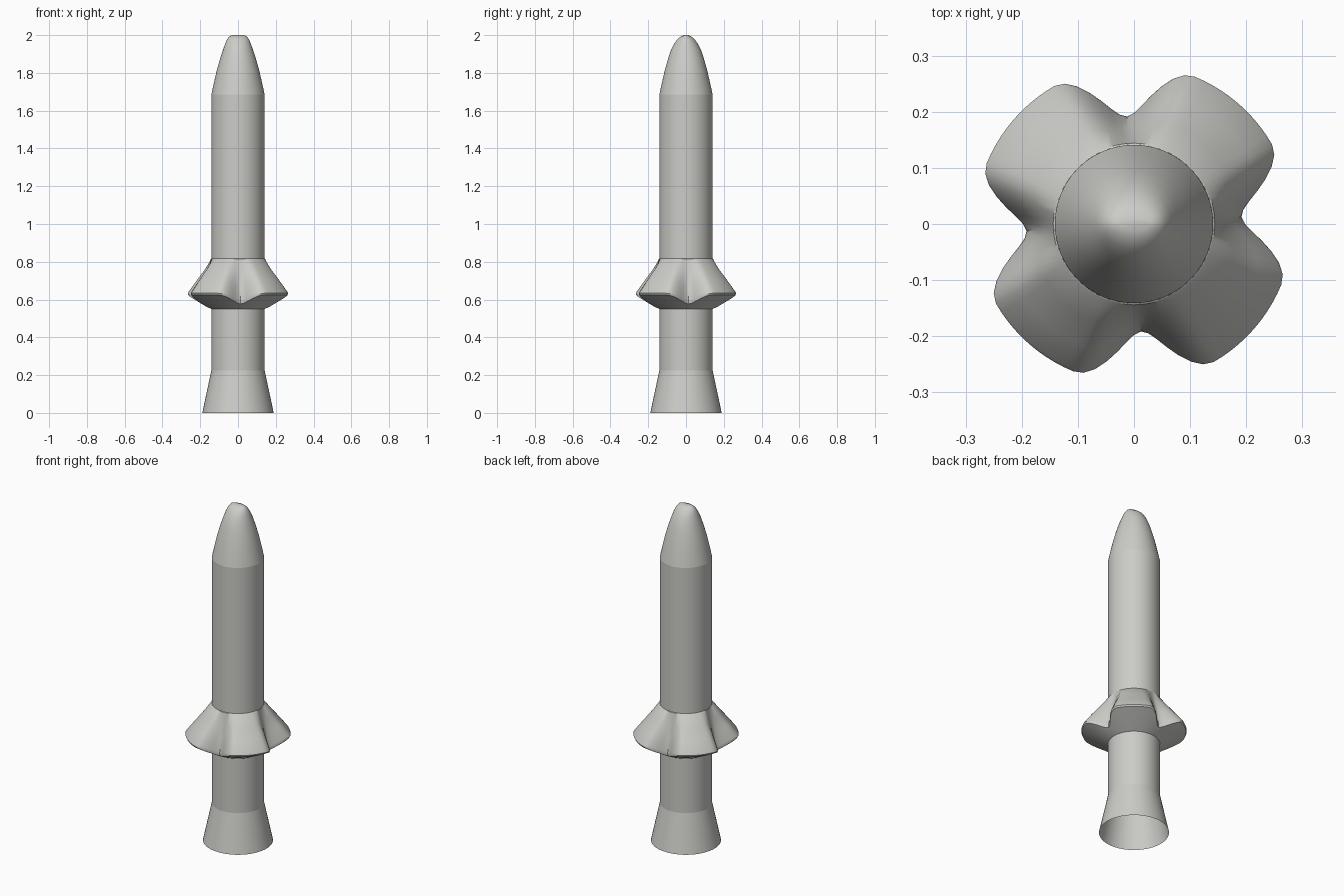
import bpy, bmesh, math

cube = bpy.data.objects.get("Cube")
if cube:
    bpy.data.objects.remove(cube, do_unlink=True)

grey = bpy.data.materials.new("light_grey")
grey.use_nodes = True
COLOUR = (0.6, 0.6, 0.57, 1)
grey.diffuse_color = COLOUR
grey.node_tree.nodes["Principled BSDF"].inputs["Base Color"].default_value = COLOUR


def loft(name, rings, sides=48, cap=False, crease=30):
    """Skin a stack of rings; each ring maps an angle to (rx, ry, z)."""
    bm = bmesh.new()
    loops = []
    for ring in rings:
        loop = []
        for i in range(sides):
            a = math.tau * i / sides
            rx, ry, z = ring(a)
            loop.append(bm.verts.new((rx * math.cos(a), ry * math.sin(a), z)))
        loops.append(loop)
    for low, high in zip(loops, loops[1:]):
        for i in range(sides):
            j = (i + 1) % sides
            bm.faces.new((low[i], low[j], high[j], high[i]))
    if cap:
        bm.faces.new(loops[-1])
    mesh = bpy.data.meshes.new(name)
    bm.to_mesh(mesh)
    bm.free()
    mesh.materials.append(grey)
    ob = bpy.data.objects.new(name, mesh)
    bpy.context.collection.objects.link(ob)
    bpy.ops.object.select_all(action='DESELECT')
    ob.select_set(True)
    bpy.context.view_layer.objects.active = ob
    bpy.ops.object.shade_smooth_by_angle(angle=math.radians(crease))
    return ob


def oval(rx, ry, z):
    return lambda a: (rx, ry, z)


# Hollow flared skirt and cylindrical body
R = 0.141
loft("flared_base", [oval(0.189, 0.189, 0), oval(R, R, 0.225)])
loft("body_tube", [oval(R, R, 0.225), oval(R, R, 1.685)])

# Nose, rounded to a short ridge running left to right
nose = [(R, R, 1.685), (0.127, 0.127, 1.75), (0.112, 0.112, 1.815),
        (0.095, 0.095, 1.875), (0.08, 0.08, 1.92), (0.068, 0.062, 1.955),
        (0.057, 0.044, 1.98), (0.045, 0.026, 1.994), (0.03, 0.01, 2.0)]
loft("nose_cone", [oval(*p) for p in nose], cap=True, crease=40)


# Four-lobed collar
def lobe(a):
    """1 on a lobe, 0 in a valley."""
    quarter = math.pi / 2
    t = abs((a - math.radians(4)) % quarter - quarter / 2)
    s = min(1, max(0, (math.degrees(t) - 19) / 26))
    return 1 - s * s * (3 - 2 * s)


def collar_ring(reach, z_lobe, z_valley, inner=R):
    """reach 0 hugs the body, 1 is the outer rim."""
    def ring(a):
        k = lobe(a)
        rim = 0.192 + 0.092 * k
        r = inner + (rim - inner) * reach
        return r, r, z_valley + (z_lobe - z_valley) * k
    return ring


loft("lobed_collar", [
    collar_ring(0, 0.55, 0.55),
    collar_ring(0.5, 0.588, 0.562),
    collar_ring(0.97, 0.625, 0.577),
    collar_ring(1, 0.634, 0.587),
    collar_ring(0.97, 0.643, 0.6),
    collar_ring(0.66, 0.7, 0.67),
    collar_ring(0.33, 0.758, 0.745),
    collar_ring(0, 0.816, 0.816, 0.144),
    collar_ring(0, 0.818, 0.818),
], sides=96, crease=35)
